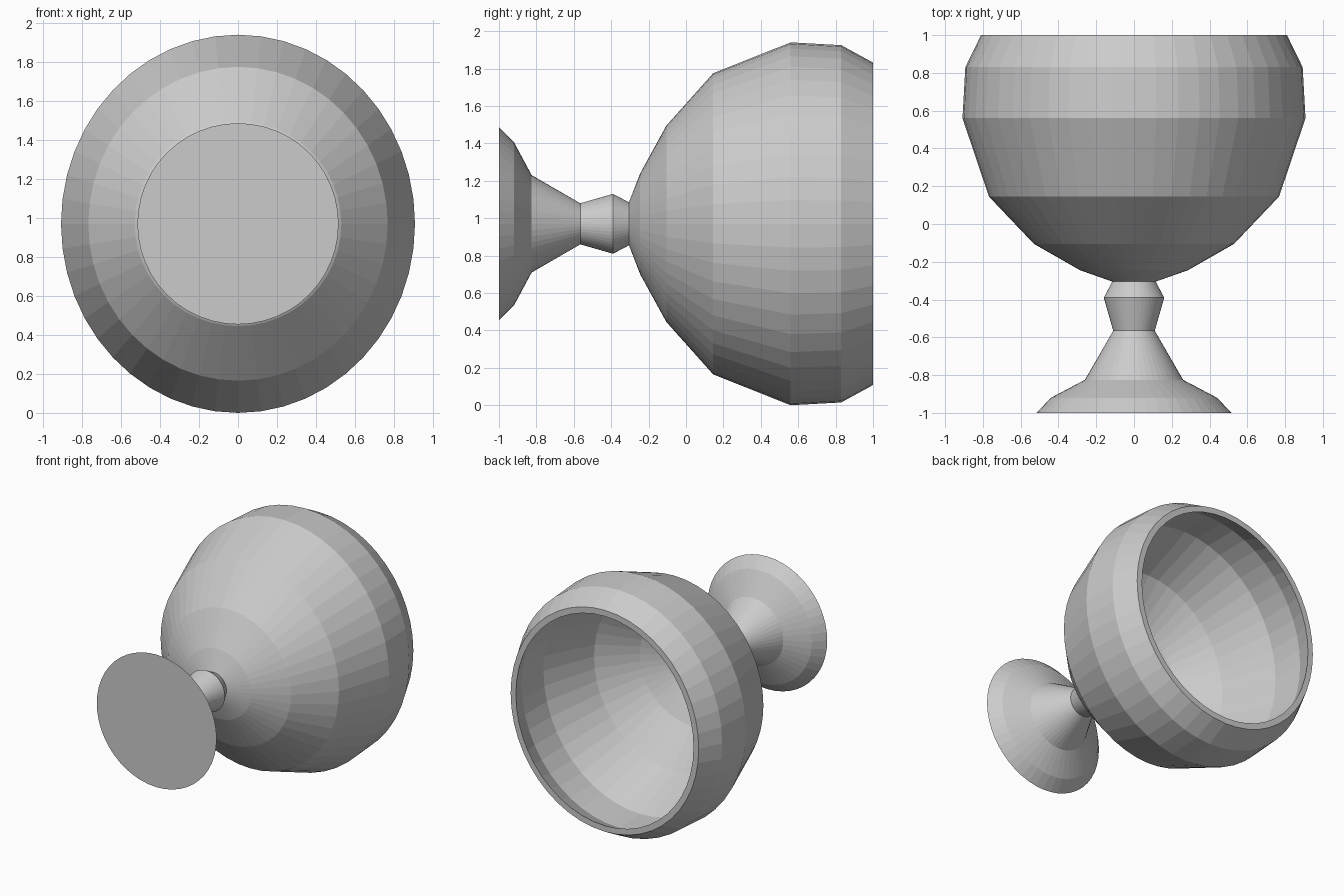
import bpy, bmesh
from math import sin, cos, tau

if "Cube" in bpy.data.objects:
    bpy.data.objects.remove(bpy.data.objects["Cube"])

SIDES = 48
CENTRE_Z = 0.97

# Stations along the goblet axis: (y, half width in x, half height in z)
FOOT_STEM = [(-1.0, .516, .516), (-.92, .44, .437), (-.825, .26, .26),
             (-.565, .11, .11), (-.39, .16, .16), (-.305, .115, .115)]
BOWL_OUT = [(-.245, .285, .27), (-.105, .53, .525), (.145, .768, .805),
            (.56, .908, .97), (.83, .893, .955), (1.0, .81, .862)]
BOWL_IN = [(1.0, .765, .815), (.83, .835, .895), (.56, .835, .893),
           (.16, .68, .715), (-.06, .44, .44), (-.17, .22, .21)]


def lathe(name, stations):
    """Skin elliptical rings along y, closing both ends."""
    bm = bmesh.new()
    rings = []
    for y, rx, rz in stations:
        rings.append([bm.verts.new((rx * sin(tau * i / SIDES), y,
                                    CENTRE_Z + rz * cos(tau * i / SIDES)))
                      for i in range(SIDES)])
    for a, b in zip(rings, rings[1:]):
        for i in range(SIDES):
            j = (i + 1) % SIDES
            bm.faces.new((a[i], a[j], b[j], b[i]))
    bm.faces.new(rings[0])
    bm.faces.new(rings[-1])
    bmesh.ops.recalc_face_normals(bm, faces=bm.faces)
    mesh = bpy.data.meshes.new(name)
    bm.to_mesh(mesh)
    bm.free()
    obj = bpy.data.objects.new(name, mesh)
    bpy.context.collection.objects.link(obj)
    return obj


# Goblet lying on its side: foot, stem, bowl wall, rim and hollow
lathe("goblet", FOOT_STEM + BOWL_OUT + BOWL_IN)
